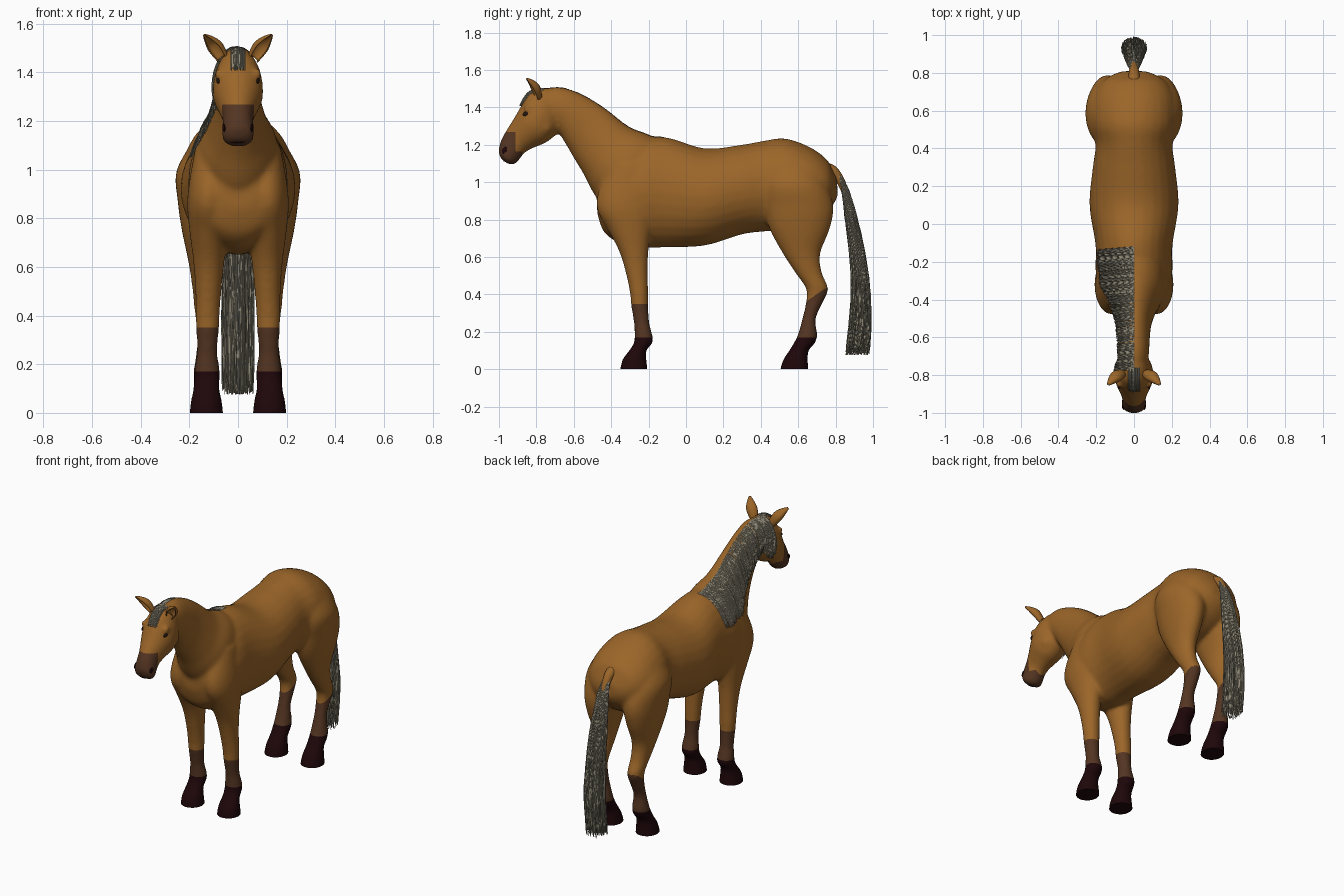
import bpy, bmesh, math, random
from mathutils import Vector
from mathutils.bvhtree import BVHTree

random.seed(4)
if "Cube" in bpy.data.objects:
    bpy.data.objects.remove(bpy.data.objects["Cube"])


def material(name, colour):
    m = bpy.data.materials.new(name)
    m.use_nodes = True
    m.diffuse_color = (*colour, 1)
    m.node_tree.nodes["Principled BSDF"].inputs["Base Color"].default_value = (*colour, 1)
    m.node_tree.nodes["Principled BSDF"].inputs["Roughness"].default_value = 0.7
    return m


COAT = material("tan coat", (0.33, 0.132, 0.022))
BROWN = material("dark brown points", (0.09, 0.036, 0.016))
HOOF = material("hoof black brown", (0.013, 0.002, 0.003))
EYE = material("eye dark brown", (0.02, 0.009, 0.006))
HAIR = material("grey hair", (0.27, 0.245, 0.18))
PALE = material("pale hair", (0.45, 0.38, 0.27))


def add_object(name, data, *mats):
    ob = bpy.data.objects.new(name, data)
    bpy.context.collection.objects.link(ob)
    for m in mats:
        data.materials.append(m)
    return ob


def bake(ob):
    """Replace an object by a plain mesh with its modifiers or bevel applied."""
    deps = bpy.context.evaluated_depsgraph_get()
    mesh = bpy.data.meshes.new_from_object(ob.evaluated_get(deps))
    name = ob.name
    bpy.data.objects.remove(ob)
    new = bpy.data.objects.new(name, mesh)
    bpy.context.collection.objects.link(new)
    return new


def smooth(ob, angle=50):
    bpy.ops.object.select_all(action="DESELECT")
    ob.select_set(True)
    bpy.context.view_layer.objects.active = ob
    bpy.ops.object.shade_smooth_by_angle(angle=math.radians(angle))


def spline(keys, steps):
    """Catmull-Rom interpolation of equal-length tuples."""
    pts = [keys[0], *keys, keys[-1]]
    out = []
    for a, b, c, d in zip(pts, pts[1:], pts[2:], pts[3:]):
        for k in range(steps):
            t = k / steps
            out.append([q + t / 2 * (r - p + t * (2 * p - 5 * q + 4 * r - s + t * (3 * (q - r) + s - p)))
                        for p, q, r, s in zip(a, b, c, d)])
    return out + [list(keys[-1])]


def loft(bm, keys, side=1, sides=28, pad=0.004):
    """Skin elliptical rings, each given by two side-profile points, an x centre and a half width."""
    rows = []
    for y1, z1, y2, z2, x, w in spline(keys, 5):
        mid = Vector((side * x, (y1 + y2) / 2, (z1 + z2) / 2))
        half = Vector((0, y2 - y1, z2 - z1)) / 2
        half += half.normalized() * pad
        rows.append([bm.verts.new(mid + half * math.cos(a) + Vector(((w + pad) * math.sin(a), 0, 0)))
                     for a in (math.tau * i / sides for i in range(sides))])
    for r, s in zip(rows, rows[1:]):
        for i in range(sides):
            j = (i + 1) % sides
            bm.faces.new((r[i], r[j], s[j], s[i]))
    bm.faces.new(rows[0])
    bm.faces.new(rows[-1])


# Profiles: lower y, z, upper y, z, x centre, half width
torso = [(-.475, .84, -.475, .97, 0, .07), (-.44, .74, -.45, 1.03, 0, .145),
         (-.36, .68, -.36, 1.13, 0, .185), (-.24, .655, -.24, 1.225, 0, .2),
         (-.12, .655, -.1, 1.235, 0, .2), (.1, .665, .1, 1.177, 0, .232),
         (.3, .725, .29, 1.195, 0, .215), (.42, .74, .42, 1.218, 0, .2),
         (.52, .75, .53, 1.23, 0, .222), (.64, .77, .66, 1.185, 0, .218),
         (.73, .82, .75, 1.12, 0, .178), (.785, .88, .785, 1.06, 0, .12),
         (.81, .93, .808, 1.01, 0, .06)]
neck = [(-.38, .78, -.05, 1.18, 0, .165), (-.49, .94, -.2, 1.25, 0, .158),
        (-.545, 1.045, -.31, 1.295, 0, .12), (-.6, 1.135, -.44, 1.395, 0, .09),
        (-.65, 1.22, -.56, 1.467, 0, .08), (-.7, 1.29, -.68, 1.505, 0, .075),
        (-.78, 1.32, -.8, 1.485, 0, .06)]
head = [(-.68, 1.31, -.757, 1.505, 0, .07), (-.69, 1.265, -.835, 1.475, 0, .093),
        (-.75, 1.215, -.882, 1.4, 0, .099), (-.81, 1.19, -.92, 1.335, 0, .08),
        (-.865, 1.16, -.955, 1.28, 0, .061), (-.895, 1.12, -.985, 1.225, 0, .06),
        (-.92, 1.098, -1.0, 1.165, 0, .062), (-.945, 1.095, -.985, 1.12, 0, .038)]
# Legs: front y, back y, height, x centre, half width
fore_leg = [(-.4, -.2, 1.1, .1, .07), (-.465, -.18, .95, .115, .082), (-.47, -.17, .85, .12, .085),
            (-.41, -.19, .74, .12, .075), (-.35, -.205, .62, .12, .06), (-.315, -.207, .5, .122, .05),
            (-.295, -.205, .4, .125, .046), (-.29, -.205, .34, .125, .043), (-.275, -.2, .25, .127, .038),
            (-.272, -.185, .19, .127, .047), (-.274, -.18, .145, .127, .05), (-.3, -.215, .1, .13, .05),
            (-.335, -.215, .055, .13, .059), (-.348, -.21, .0, .13, .066), (-.348, -.21, -.04, .13, .066)]
hind_leg = [(.46, .66, 1.15, .09, .07), (.41, .745, 1.0, .13, .118), (.42, .785, .87, .138, .106),
            (.45, .765, .75, .14, .087), (.52, .715, .62, .138, .062), (.585, .722, .52, .135, .05),
            (.645, .757, .43, .132, .044), (.645, .73, .36, .13, .038), (.625, .69, .27, .13, .036),
            (.603, .698, .19, .13, .047), (.582, .69, .145, .13, .05), (.555, .652, .1, .13, .05),
            (.525, .648, .055, .13, .059), (.507, .65, .0, .13, .066), (.507, .65, -.04, .13, .066)]

# Body: lofted parts fused into one skin
bm = bmesh.new()
for part in (torso, neck, head):
    loft(bm, part)
for side in (-1, 1):
    for leg in (fore_leg, hind_leg):
        loft(bm, [(f, z, b, z, x, w) for f, b, z, x, w in leg], side)
    # brow ridge and cheek
    for y, z, x, r in ((-.85, 1.395, .08, .02), (-.755, 1.295, .05, .046)):
        ball = bmesh.ops.create_icosphere(bm, subdivisions=3, radius=r)["verts"]
        bmesh.ops.translate(bm, verts=ball, vec=(side * x, y, z))
bmesh.ops.recalc_face_normals(bm, faces=bm.faces)
mesh = bpy.data.meshes.new("body")
bm.to_mesh(mesh)
bm.free()
body = add_object("body", mesh, COAT)
fuse = body.modifiers.new("fuse", "REMESH")
fuse.mode = "VOXEL"
fuse.voxel_size = 0.01
relax = body.modifiers.new("relax", "SMOOTH")
relax.factor = 0.5
relax.iterations = 16
body = bake(body)
body.data.materials.clear()
for m in (COAT, BROWN, HOOF):
    body.data.materials.append(m)

# Flat soles, clean colour borders, then colour by place
bm = bmesh.new()
bm.from_mesh(body.data)


def cut(co, normal, clear=False):
    bmesh.ops.bisect_plane(bm, geom=bm.verts[:] + bm.edges[:] + bm.faces[:], plane_co=co,
                           plane_no=normal, clear_inner=clear)


cut((0, 0, 0), (0, 0, 1), True)
bmesh.ops.holes_fill(bm, edges=[e for e in bm.edges if e.is_boundary])
HOOF_TOP, FORE_TOP, MASK_Z, MASK_Y, CHIN_Z, CHIN_Y = .17, .35, 1.268, -.912, 1.165, -.875
HOCK, SLANT = Vector((0, .74, .43)), Vector((0, -.7, 1))
for z in (HOOF_TOP, FORE_TOP, MASK_Z, CHIN_Z):
    cut((0, 0, z), (0, 0, 1))
for y in (MASK_Y, CHIN_Y):
    cut((0, y, 0), (0, 1, 0))
cut(HOCK, SLANT)
for f in bm.faces:
    c = f.calc_center_median()
    sock = c.z < FORE_TOP if c.y < 0 else (c - HOCK).dot(SLANT) < 0 and c.z < HOCK.z
    muzzle = c.z < MASK_Z and c.y < MASK_Y or c.z < CHIN_Z and c.y < CHIN_Y
    f.material_index = 2 if c.z < HOOF_TOP else int(sock or muzzle)
skin = BVHTree.FromBMesh(bm)
bm.to_mesh(body.data)
bm.free()
smooth(body)


def ellipsoid(name, mat, place, size, turn=(0, 0, 0)):
    bpy.ops.mesh.primitive_uv_sphere_add(segments=20, ring_count=12, location=place, rotation=turn)
    ob = bpy.context.object
    ob.name = name
    ob.scale = size
    ob.data.materials.append(mat)
    smooth(ob)


# Eyes, nostrils, ears
for side, label in ((1, "left"), (-1, "right")):
    for name, mat, y, z, size, turn in (("eye", EYE, -.857, 1.366, (.006, .018, .011), .4),
                                        ("nostril", HOOF, -.97, 1.172, (.005, .013, .019), -.5)):
        hit = skin.ray_cast(Vector((side, y, z)), Vector((-side, 0, 0)))[0]
        if hit:
            ellipsoid(label + "_" + name, mat, hit, size, (turn, 0, side * -.25))

    bm = bmesh.new()
    base, tip = Vector((side * .062, -.79, 1.455)), Vector((side * .137, -.85, 1.552))
    axis = (tip - base).normalized()
    out = Vector((side * .5, -1, 0))
    out = (out - axis * out.dot(axis)).normalized()
    across = axis.cross(out)
    rows = []
    for t, r in spline([(0, .02), (.25, .027), (.5, .028), (.8, .015), (1, .002)], 3):
        # open cup facing forward and outward
        spine = base.lerp(tip, t) - out * .012 * math.sin(t * math.pi)
        rows.append([bm.verts.new(spine + r * (across * math.sin(a) - out * .75 * math.cos(a)))
                     for a in (math.radians(-130 + 20 * i) for i in range(14))])
    for r, s in zip(rows, rows[1:]):
        for i in range(13):
            bm.faces.new((r[i], r[i + 1], s[i + 1], s[i]))
    mesh = bpy.data.meshes.new("ear")
    bm.to_mesh(mesh)
    bm.free()
    ear = add_object(label + "_ear", mesh, COAT)
    ear.modifiers.new("thickness", "SOLIDIFY").thickness = 0.005
    smooth(ear)

ellipsoid("mouth_line", HOOF, (0, -.945, 1.128), (.05, .036, .003), (.55, 0, 0))


def hair(name, strands, thickness=0.0016):
    curve = bpy.data.curves.new(name, "CURVE")
    curve.dimensions = "3D"
    curve.bevel_depth = thickness
    curve.bevel_resolution = 0
    for pts in strands:
        if len(pts) < 2:
            continue
        s = curve.splines.new("POLY")
        s.points.add(len(pts) - 1)
        for p, co in zip(s.points, pts):
            p.co = (*co, 1)
        s.material_index = int(random.random() < 0.2)
    bake(add_object(name, curve, HAIR, PALE))


def drape(centre, direction, sweep, steps=9):
    """Lay a strand on the skin, turning from straight up towards a direction."""
    pts, lift = [], random.uniform(.002, .011)
    for k in range(steps):
        a = sweep * k / (steps - 1)
        ray = Vector((0, 0, math.cos(a))) + direction * math.sin(a)
        hit = skin.ray_cast(centre + ray * 0.5, -ray)[0]
        if hit:
            pts.append(hit + ray * lift * min(1, (k + 0.3) / 3))
    return pts


# Mane falls on one side of the neck; forelock falls between the ears
mane = []
for i in range(1000):
    y = random.uniform(-.77, -.12)
    crest = skin.ray_cast(Vector((0, y, 2)), Vector((0, 0, -1)))[0]
    t = (y + .77) / .65
    sweep = math.radians(150 - 57 * t) * random.uniform(.9, 1.04)
    mane.append(drape(crest - Vector((0, 0, .1 + .06 * t)), Vector((-1, -.08, 0)), sweep))
hair("mane", mane)
hair("forelock", [drape(Vector((random.uniform(-.03, .03), -.76, 1.39)), Vector((0, -1, 0)),
                        random.uniform(1.1, 1.45), 6) for i in range(110)])

# Tail: fleshy dock with long hanging hair
bm = bmesh.new()
loft(bm, [(.74, 1.05, .76, 1.1, 0, .03), (.785, 1.03, .81, 1.07, 0, .024),
          (.825, .97, .855, .985, 0, .017), (.85, .9, .866, .905, 0, .008)], sides=14)
bmesh.ops.recalc_face_normals(bm, faces=bm.faces)
mesh = bpy.data.meshes.new("tail_dock")
bm.to_mesh(mesh)
bm.free()
smooth(add_object("tail_dock", mesh, COAT))

# centre y, height, half width, half depth
flow = spline([(.805, 1.06, .016, .008), (.848, .97, .036, .018), (.885, .8, .052, .034),
               (.925, .55, .066, .046), (.936, .3, .068, .058), (.915, .075, .064, .066)], 2)
tail = []
for i in range(800):
    a, r = random.uniform(0, math.tau), math.sqrt(random.random())
    u, v = r * math.cos(a), r * math.sin(a)
    stop = random.uniform(.78, 1) if random.random() < .4 else random.uniform(.92, 1)
    pts = []
    for k in range(10):
        f = k / 9 * stop * (len(flow) - 1)
        n = min(int(f), len(flow) - 2)
        y, z, w, d = (p + (q - p) * (f - n) for p, q in zip(flow[n], flow[n + 1]))
        wave = random.uniform(-.002, .002)
        pts.append((u * w + wave, y + v * d + wave, z))
    tail.append(pts)
hair("tail_hair", tail)
